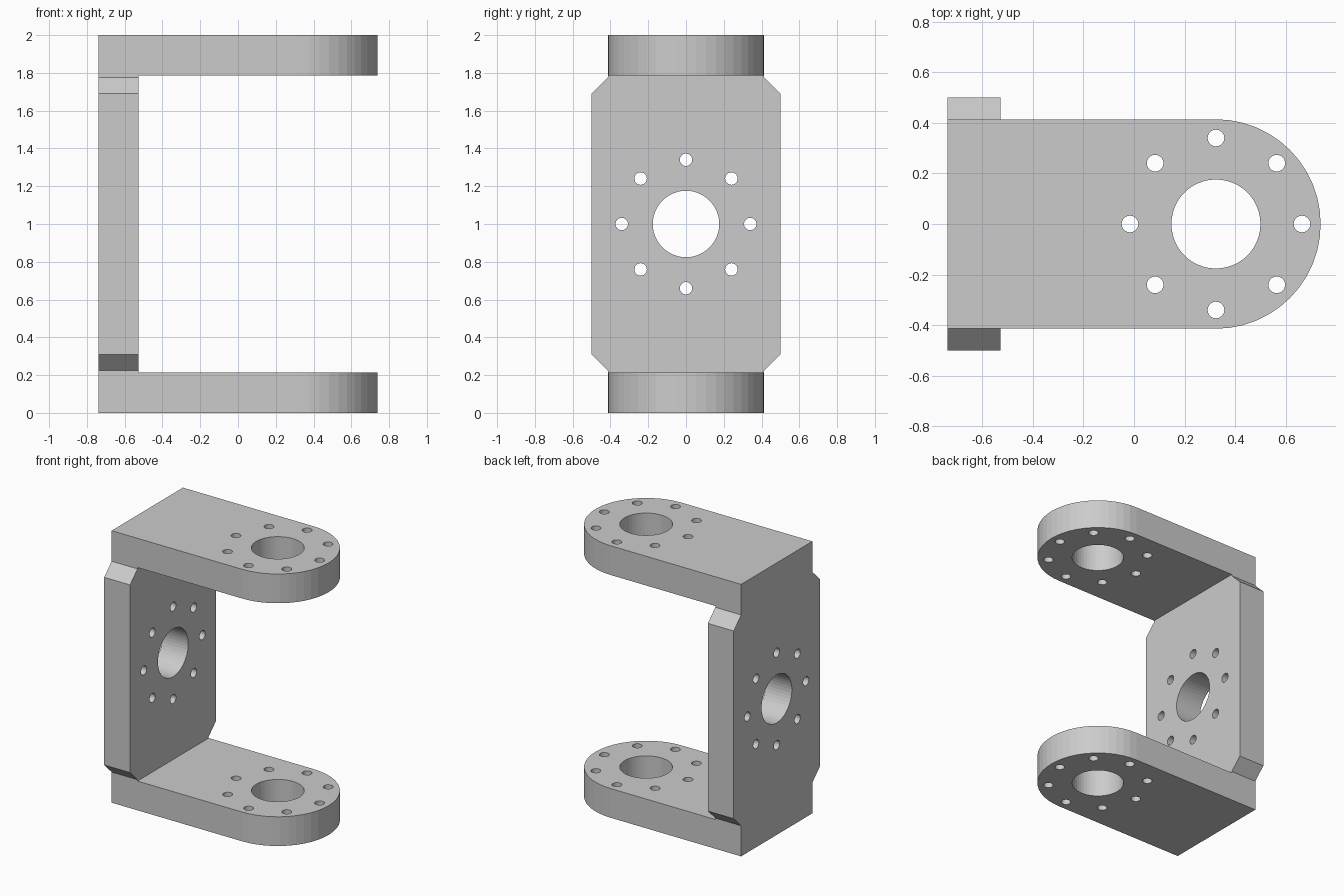
import bpy, bmesh
from math import sin, cos, pi
from mathutils import Vector

if "Cube" in bpy.data.objects:
    bpy.data.objects.remove(bpy.data.objects["Cube"])

L, T, W = 0.738, 0.215, 0.414      # half length, plate thickness, arm half width
CX = L - W                         # centre of the rounded arm end


def circle(cu, cv, r, n):
    return [(cu + r * cos(2 * pi * i / n), cv + r * sin(2 * pi * i / n)) for i in range(n)]


def hole_pattern(cu, cv):
    # one bore ringed by eight bolt holes
    ring = circle(cu, cv, 0.34, 8)
    return [circle(cu, cv, 0.176, 48)] + [circle(u, v, 0.033, 24) for u, v in ring]


def plate(name, loops, to_3d, depth):
    # fill an outline with holes, then give it thickness
    bm = bmesh.new()
    edges = []
    for pts in loops:
        vs = [bm.verts.new(to_3d(u, v)) for u, v in pts]
        edges += [bm.edges.new((vs[i - 1], vs[i])) for i in range(len(vs))]
    bmesh.ops.triangle_fill(bm, edges=edges, use_beauty=True)
    ext = bmesh.ops.extrude_face_region(bm, geom=bm.faces[:], use_keep_orig=True)
    moved = [g for g in ext["geom"] if isinstance(g, bmesh.types.BMVert)]
    bmesh.ops.translate(bm, verts=moved, vec=Vector(depth))
    bmesh.ops.recalc_face_normals(bm, faces=bm.faces[:])
    me = bpy.data.meshes.new(name)
    bm.to_mesh(me)
    bm.free()
    ob = bpy.data.objects.new(name, me)
    bpy.context.collection.objects.link(ob)
    return ob


# back web: chamfered plate whose narrow necks run through the arms
right = [(W, 0), (W, 0.225), (0.5, 0.31), (0.5, 1.69), (W, 1.775), (W, 2)]
left = [(-u, v) for u, v in reversed(right)]
bracket = plate("bracket", [right + left] + hole_pattern(0, 1),
                lambda u, v: (-L, u, v), (T - 0.005, 0, 0))

# lower and upper arms with rounded ends
arc = [(CX + W * cos(a), W * sin(a)) for a in (pi * (i / 24 - 0.5) for i in range(25))]
outline = [(-L, -W)] + arc + [(-L, W)]
arms = [plate(n, [outline] + hole_pattern(CX, 0),
              lambda u, v, z=z: (u, v, z), (0, 0, T))
        for n, z in (("lower_arm", 0), ("upper_arm", 2 - T))]

# fuse everything into one solid
for arm in arms:
    mod = bracket.modifiers.new("join_" + arm.name, 'BOOLEAN')
    mod.operation, mod.solver, mod.object = 'UNION', 'EXACT', arm
dg = bpy.context.evaluated_depsgraph_get()
fused = bpy.data.meshes.new_from_object(bracket.evaluated_get(dg))
bracket.modifiers.clear()
bracket.data = fused
for arm in arms:
    bpy.data.objects.remove(arm)
